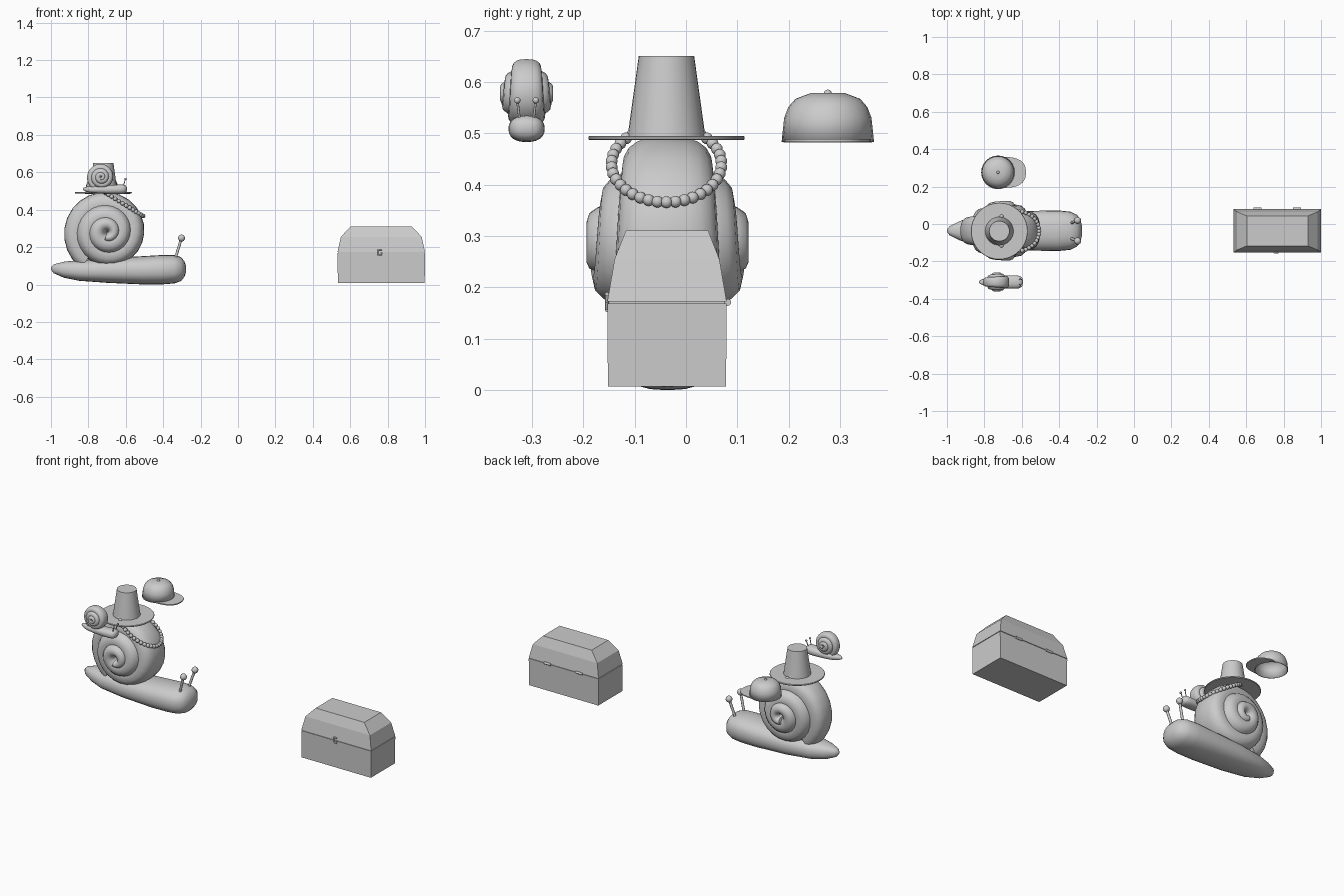
import bpy, bmesh
from math import sin, cos, pi, radians, copysign
from mathutils import Vector

if "Cube" in bpy.data.objects:
    bpy.data.objects.remove(bpy.data.objects["Cube"])

CY = -0.036  # shared centre line of snail, hat and chest


def finish(name, bm, angle=40):
    bmesh.ops.recalc_face_normals(bm, faces=bm.faces[:])
    me = bpy.data.meshes.new(name)
    bm.to_mesh(me)
    bm.free()
    ob = bpy.data.objects.new(name, me)
    bpy.context.collection.objects.link(ob)
    bpy.ops.object.select_all(action='DESELECT')
    ob.select_set(True)
    bpy.context.view_layer.objects.active = ob
    if angle:
        bpy.ops.object.shade_smooth_by_angle(angle=radians(angle))
    return ob


def loft(name, rings, caps=(True, True), angle=40):
    bm = bmesh.new()
    vs = [[bm.verts.new(p) for p in r] for r in rings]
    n = len(vs[0])
    for a, b in zip(vs, vs[1:]):
        for i in range(n):
            j = (i + 1) % n
            bm.faces.new((a[i], a[j], b[j], b[i]))
    if caps[0]:
        bm.faces.new(vs[0])
    if caps[1]:
        bm.faces.new(vs[-1])
    return finish(name, bm, angle)


def lathe(name, cx, cy, profile, n=32, caps=(True, True), angle=40):
    return loft(name, [[(cx + r * cos(2 * pi * i / n), cy + r * sin(2 * pi * i / n), z)
                        for i in range(n)] for r, z in profile], caps, angle)


def rod(name, p, q, r, n=12):
    p, q = Vector(p), Vector(q)
    d = (q - p).normalized()
    u = d.orthogonal().normalized()
    v = d.cross(u)
    return loft(name, [[c + u * r * cos(2 * pi * i / n) + v * r * sin(2 * pi * i / n)
                        for i in range(n)] for c in (p, q)])


def balls(name, centres, r, u=14, v=8):
    bm = bmesh.new()
    for c in centres:
        ret = bmesh.ops.create_uvsphere(bm, u_segments=u, v_segments=v, radius=r)
        bmesh.ops.translate(bm, verts=ret['verts'], vec=c)
    return finish(name, bm, 80)


def spow(v, e):
    return copysign(abs(v) ** e, v)


def snail(prefix, scale=1, offset=(0, 0, 0)):
    parts = []
    # body: x, half width, bottom, top
    secs = [(-1.0, .006, .08, .092), (-.985, .025, .06, .108), (-.93, .052, .036, .122),
            (-.85, .08, .02, .13), (-.7, .1, .009, .14), (-.5, .107, 0, .152),
            (-.4, .108, .001, .158), (-.34, .102, .006, .157), (-.305, .085, .018, .147),
            (-.287, .06, .04, .125), (-.278, .025, .066, .1)]
    rings = []
    for x, w, lo, hi in secs:
        rings.append([(x, CY + w * spow(cos(2 * pi * i / 24), .85),
                       (lo + hi) / 2 + (hi - lo) / 2 * spow(sin(2 * pi * i / 24), .85))
                      for i in range(24)])
    parts.append(loft(prefix + "body", rings, angle=60))

    # coiled shell: whorls get wider towards the middle
    rings = []
    for k in range(73):
        t = -.15 + 2.95 * k / 72
        R = .23 - .0617 * t
        a = min(.066, R * .5)
        w = min(.158, .075 + .052 * t - .0065 * t * t)
        f = pi - 2 * pi * t
        ring = []
        for i in range(20):
            s = 2 * pi * i / 20
            rad = R - a + a * spow(cos(s), .75)
            ring.append((-.70 + rad * cos(f), CY + w * spow(sin(s), .75), .28 + rad * sin(f)))
        rings.append(ring)
    parts.append(loft(prefix + "shell", rings, angle=60))

    # eye stalks
    tips = []
    for s in (-1, 1):
        tip = (-.302, CY + s * .055, .248)
        tips.append(tip)
        parts.append(rod(prefix + "eye_stalk", (-.335, CY + s * .042, .14), tip, .0075))
    parts.append(balls(prefix + "eyes", tips, .019))
    for ob in parts:
        ob.scale = (scale,) * 3
        ob.location = offset


snail("snail_")
snail("small_snail_", .327, (-.503, -.2985, .483))

# hat: brim and tapered crown
lathe("hat_brim", -.72, CY - .002, [(.15, .487), (.152, .489), (.152, .493), (.15, .495)], 40)
lathe("hat_crown", -.72, CY - .002, [(.076, .492), (.054, .65)], 32)

# bead necklace on a tilted ellipse
beads = []
for i in range(38):
    a = 2 * pi * i / 38
    beads.append((-.627 + .12 * cos(a), CY - .002 + .107 * sin(a), .44 - .074 * cos(a)))
balls("necklace", beads, .0115, 12, 8)

# cap: open dome, button and bill
KX, KY = -.727, .276
dome = lathe("cap_dome", KX, KY, [(.09, .483), (.085, .53), (.077, .551), (.063, .567), (.034, .578)],
             24, (False, True), 45)
sol = dome.modifiers.new("thickness", 'SOLIDIFY')
sol.thickness = .004
balls("cap_button", [(KX, KY, .577)], .008)
bm = bmesh.new()
N = 20
angs = [radians(-75 + 150 * i / N) for i in range(N + 1)]
outer = [bm.verts.new((KX + .149 * spow(cos(a), .6), KY + .083 * spow(sin(a), .8), .483)) for a in angs]
inner = [bm.verts.new((KX + .087 * cos(a), KY + .087 * sin(a), .483)) for a in angs]
for i in range(N):
    bm.faces.new((outer[i], outer[i + 1], inner[i + 1], inner[i]))
ext = bmesh.ops.extrude_face_region(bm, geom=bm.faces[:])
bmesh.ops.translate(bm, verts=[v for v in ext['geom'] if isinstance(v, bmesh.types.BMVert)], vec=(0, 0, .006))
finish("cap_bill", bm)


# chest: box and chamfered lid
HX, HY = .766, -.037


def rect(hx, hy, z):
    return [(HX + sx * hx, HY + sy * hy, z) for sx, sy in ((-1, -1), (1, -1), (1, 1), (-1, 1))]


loft("chest_box", [rect(.232, .115, .007), rect(.234, .116, .169)], angle=0)
loft("chest_lid", [rect(.234, .116, .173), rect(.216, .102, .255), rect(.163, .08, .311)], angle=0)
loft("chest_seam", [rect(.23, .112, .165), rect(.23, .112, .177)], angle=0)

# latch: a small frame on the front
F = HY - .117
for p, q in (((-.009, .156), (.009, .156)), ((-.009, .187), (.009, .187)),
             ((-.009, .156), (-.009, .187)), ((.009, .156), (.009, .171))):
    rod("chest_latch", (.76 + p[0], F, p[1]), (.76 + q[0], F, q[1]), .004, 8)

# hinges on the back
for x in (.66, .872):
    rod("chest_hinge", (x - .022, HY + .118, .171), (x + .022, HY + .118, .171), .007, 10)
